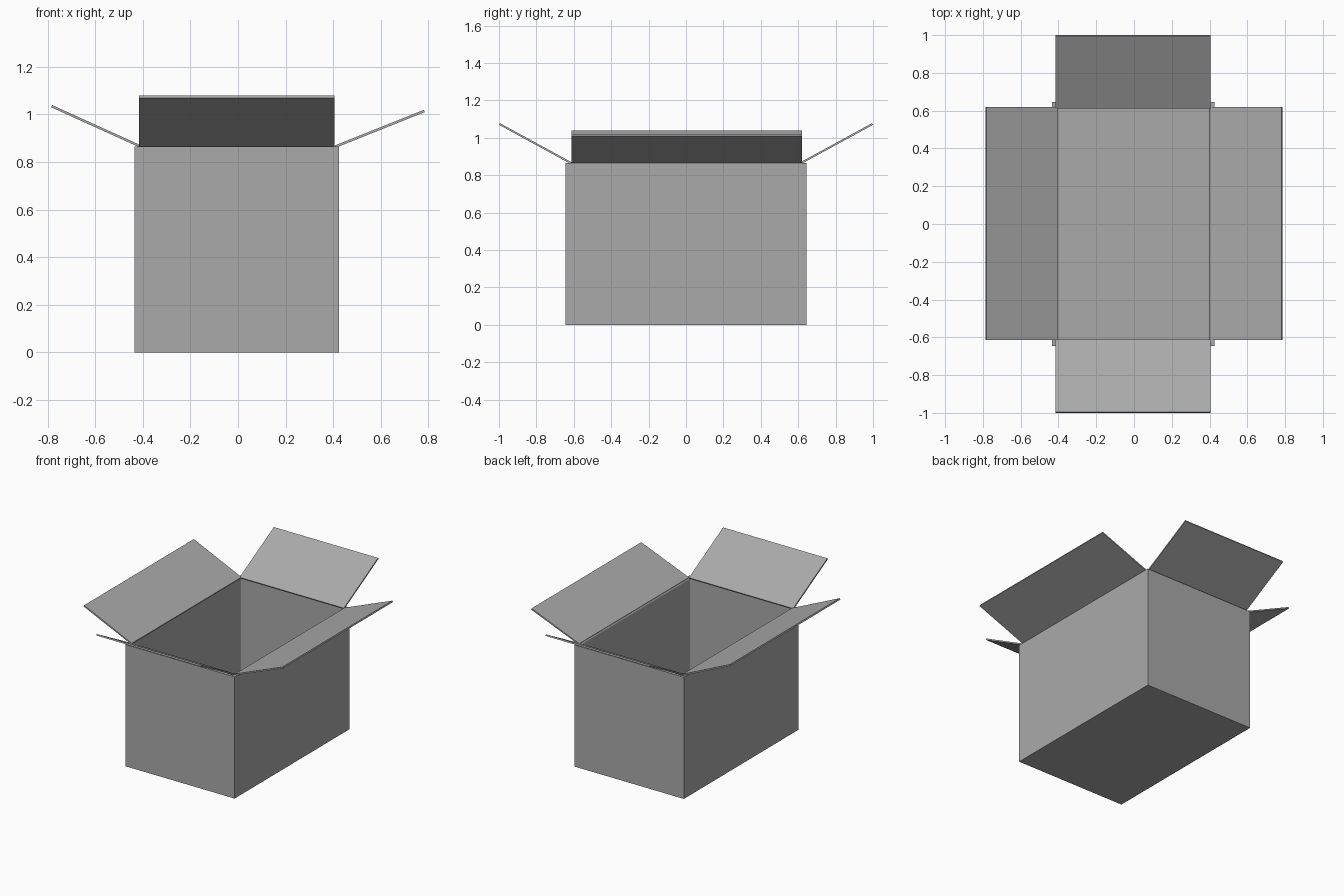
import bpy, bmesh
from mathutils import Vector

cube = bpy.data.objects.get("Cube")
if cube:
    bpy.data.objects.remove(cube, do_unlink=True)

card = bpy.data.materials.new("grey_card")
card.use_nodes = True
grey = (0.4, 0.4, 0.4, 1)
card.diffuse_color = grey
card.node_tree.nodes["Principled BSDF"].inputs["Base Color"].default_value = grey

CENTRE_X = -0.005
HALF_X, HALF_Y, HEIGHT = 0.43, 0.645, 0.865
WALL, ROUND, FLAP_THICK = 0.035, 0.01, 0.01


def finish(name, bm):
    bmesh.ops.recalc_face_normals(bm, faces=bm.faces)
    mesh = bpy.data.meshes.new(name)
    bm.to_mesh(mesh)
    bm.free()
    mesh.materials.append(card)
    obj = bpy.data.objects.new(name, mesh)
    bpy.context.collection.objects.link(obj)
    return obj


# Box body: a block with its top inset and sunk to form the cavity
bm = bmesh.new()
bmesh.ops.create_cube(bm, size=1)
for v in bm.verts:
    v.co = Vector((v.co.x * 2 * HALF_X + CENTRE_X, v.co.y * 2 * HALF_Y,
                   (v.co.z + 0.5) * HEIGHT))
bm.normal_update()
top = max(bm.faces, key=lambda f: f.calc_center_median().z)
bmesh.ops.inset_region(bm, faces=[top], thickness=WALL)
rim = list(top.edges)
floor = bmesh.ops.extrude_discrete_faces(bm, faces=[top])["faces"][0]
bmesh.ops.translate(bm, verts=floor.verts, vec=(0, 0, WALL - HEIGHT))

# Soft rounding along the cavity edges
cavity = {e for v in floor.verts for e in v.link_edges} | {e for e in rim if e.is_valid}
bmesh.ops.bevel(bm, geom=list(cavity), offset=ROUND, segments=3,
                profile=0.5, affect='EDGES')
finish("box_body", bm)


def flap(name, start, tip, side, width):
    """Thin board from the hinge line to the tip line, spread along side."""
    start, tip, side = Vector(start), Vector(tip), Vector(side)
    normal = (tip - start).cross(side).normalized()
    if normal.z < 0:
        normal.negate()
    bm = bmesh.new()
    corners = [bm.verts.new(p + side * s * width / 2)
               for p, s in ((start, -1), (start, 1), (tip, 1), (tip, -1))]
    face = bm.faces.new(corners)
    board = bmesh.ops.extrude_face_region(bm, geom=[face], use_keep_orig=True)["geom"]
    bmesh.ops.translate(bm, vec=normal * FLAP_THICK,
                        verts=[g for g in board if isinstance(g, bmesh.types.BMVert)])
    finish(name, bm)


# Front and back flaps, mirrored
for name, s in (("front_flap", -1), ("back_flap", 1)):
    flap(name, (CENTRE_X, s * 0.615, HEIGHT - 0.005), (CENTRE_X, s, 1.07), (1, 0, 0), 0.82)

# Side flaps, the right one opened a little less than the left
for name, s, tip_z in (("left_flap", 1, 1.01), ("right_flap", -1, 1.03)):
    flap(name, (s * 0.41, 0.003, HEIGHT - 0.005), (s * 0.785, 0.003, tip_z), (0, 1, 0), 1.232)
